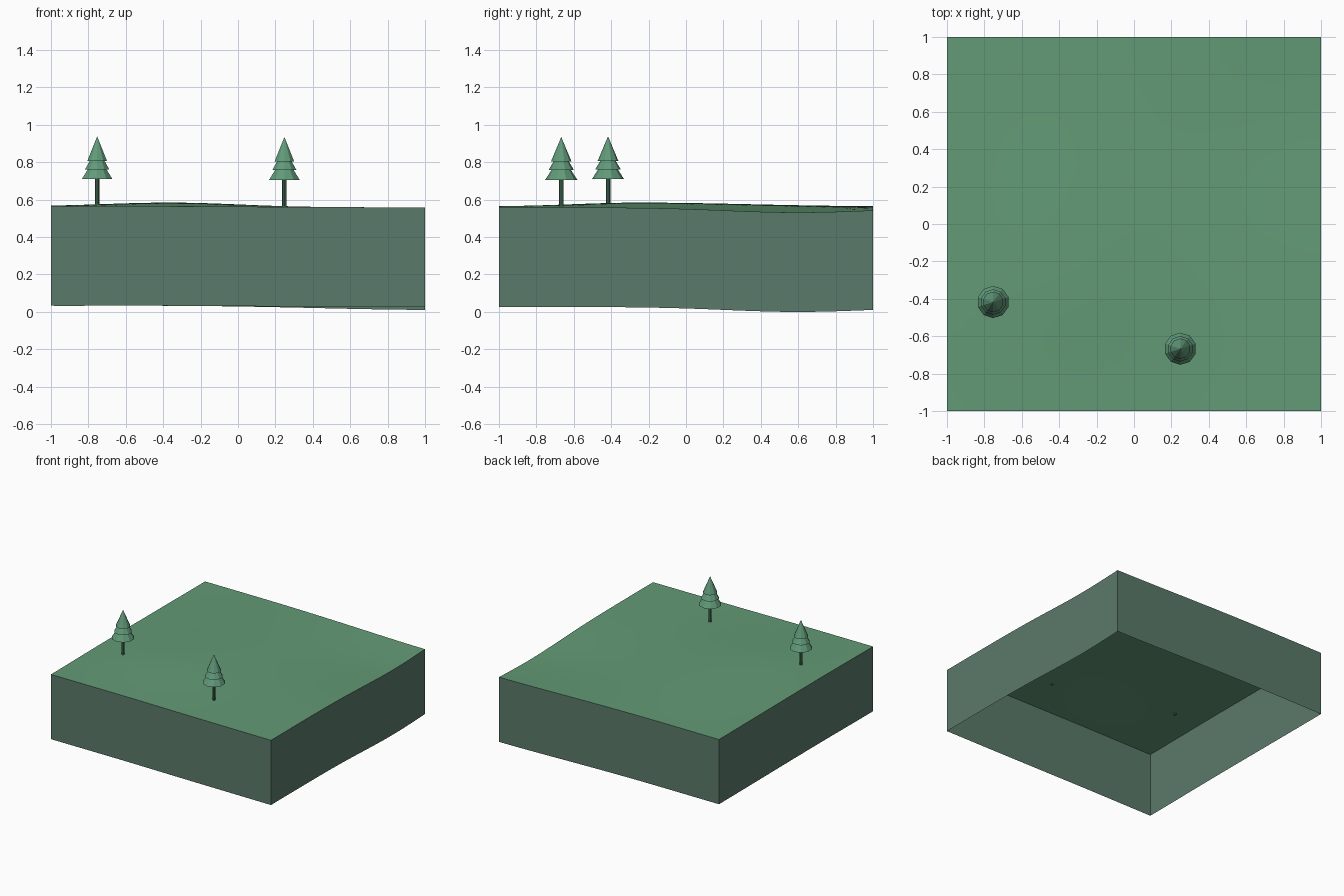
import bpy, bmesh, math

cube = bpy.data.objects.get("Cube")
if cube:
    bpy.data.objects.remove(cube, do_unlink=True)


def material(name, rgb):
    mat = bpy.data.materials.new(name)
    mat.use_nodes = True
    mat.diffuse_color = (*rgb, 1)
    mat.node_tree.nodes["Principled BSDF"].inputs["Base Color"].default_value = (*rgb, 1)
    return mat


GRASS = material("grass green", (0.125, 0.325, 0.18))
EARTH = material("grey green earth", (0.105, 0.195, 0.145))
NEEDLES = material("pine green", (0.12, 0.325, 0.195))
BARK = material("dark green bark", (0.06, 0.155, 0.09))

DEPTH = 0.532
CELLS = 24


def ground(x, y):
    """Gently rolling height: a low ridge and a shallow hollow."""
    spread = 0.85 if y > -0.25 else 0.5
    ridge = math.exp(-((x + 0.35) / 0.5) ** 2 - ((y + 0.25) / spread) ** 2)
    hollow = math.exp(-((x - 1) / 0.7) ** 2 - ((y - 0.6) / 0.55) ** 2)
    return 0.5615 - 0.003 * x + 0.022 * ridge - 0.0265 * hollow


def add_object(name, bm, mat):
    mesh = bpy.data.meshes.new(name)
    bm.to_mesh(mesh)
    bm.free()
    mesh.materials.append(mat)
    obj = bpy.data.objects.new(name, mesh)
    bpy.context.collection.objects.link(obj)
    return obj


# Rolling grass surface
bm = bmesh.new()
bmesh.ops.create_grid(bm, x_segments=CELLS, y_segments=CELLS, size=1)
for v in bm.verts:
    v.co.z = ground(v.co.x, v.co.y)
for f in bm.faces:
    f.smooth = True
add_object("terrain", bm, GRASS)

# Four earth walls, open underneath, following the terrain edge
bm = bmesh.new()
corners = [(-1, -1), (1, -1), (1, 1), (-1, 1)]
for i, (ax, ay) in enumerate(corners):
    bx, by = corners[(i + 1) % 4]
    columns = []
    for k in range(CELLS + 1):
        t = k / CELLS
        x, y = ax + (bx - ax) * t, ay + (by - ay) * t
        z = ground(x, y)
        columns.append((bm.verts.new((x, y, z - DEPTH)), bm.verts.new((x, y, z))))
    for (a0, a1), (b0, b1) in zip(columns, columns[1:]):
        bm.faces.new((a0, b0, b1, a1))
bmesh.ops.remove_doubles(bm, verts=bm.verts, dist=0.0001)
add_object("earth_walls", bm, EARTH)


def cone(bm, base, top, r_base, r_top, sides):
    made = bmesh.ops.create_cone(bm, cap_ends=True, segments=sides, radius1=r_base,
                                 radius2=r_top, depth=top - base)
    bmesh.ops.translate(bm, verts=made["verts"], vec=(0, 0, (base + top) / 2))


# Tiers of needles: base height, top height, base radius, top radius
TIERS = [(0.138, 0.2, 0.086, 0.046), (0.19, 0.248, 0.068, 0.034), (0.236, 0.367, 0.055, 0)]


def pine(name, x, y, z):
    bm = bmesh.new()
    cone(bm, -0.01, 0.15, 0.012, 0.012, 8)
    add_object(name + "_trunk", bm, BARK).location = (x, y, z)
    bm = bmesh.new()
    for tier in TIERS:
        cone(bm, *tier, 10)
    add_object(name + "_needles", bm, NEEDLES).location = (x, y, z)


pine("left_pine", -0.753, -0.417, 0.572)
pine("right_pine", 0.248, -0.667, 0.568)
